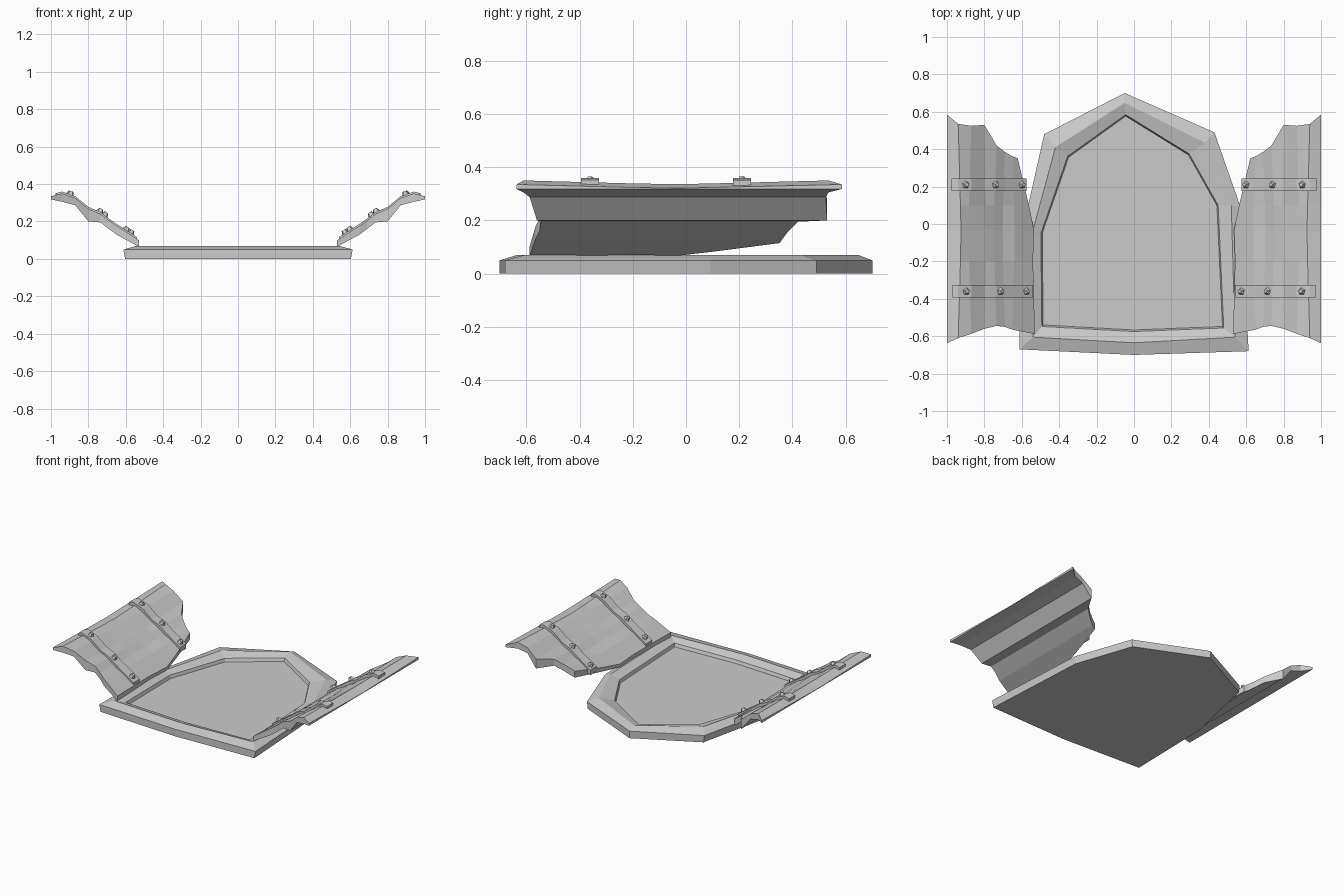
import bpy, bmesh
from math import atan2
from mathutils import Matrix

if "Cube" in bpy.data.objects:
    bpy.data.objects.remove(bpy.data.objects["Cube"])


def make_object(name, bm, mirror=False):
    bmesh.ops.recalc_face_normals(bm, faces=bm.faces)
    mesh = bpy.data.meshes.new(name)
    bm.to_mesh(mesh)
    bm.free()
    ob = bpy.data.objects.new(name, mesh)
    bpy.context.collection.objects.link(ob)
    if mirror:
        ob.modifiers.new("mirror", 'MIRROR')
    return ob


def bridge(bm, a, b):
    for i in range(len(a)):
        j = (i + 1) % len(a)
        bm.faces.new((a[i], a[j], b[j], b[i]))


def interp(xs, zs, x):
    x = min(max(x, xs[0]), xs[-1])
    for i in range(len(xs) - 1):
        if x <= xs[i + 1]:
            t = (x - xs[i]) / (xs[i + 1] - xs[i])
            return zs[i] + t * (zs[i + 1] - zs[i])


# Window frame: stacked outlines from the base over the ridge to the recessed panel
outer = [(0, -.70), (.613, -.68), (.57, .09), (.43, .49),
         (-.05, .70), (-.48, .48), (-.60, -.05), (-.613, -.67)]
ridge = [(0, -.635), (.54, -.605), (.52, .10), (.38, .435),
         (-.05, .648), (-.42, .41), (-.545, -.05), (-.54, -.605)]
inner = [(0, -.575), (.48, -.556), (.45, .10), (.295, .375),
         (-.045, .585), (-.355, .362), (-.498, -.05), (-.493, -.548)]
bm = bmesh.new()
rings = []
for outline, k, z in ((outer, .985, 0), (outer, 1, .05), (ridge, 1, .07),
                      (inner, 1, .05), (inner, .985, .028)):
    rings.append([bm.verts.new((x * k, y * (k if z else 1), z)) for x, y in outline])
for a, b in zip(rings, rings[1:]):
    bridge(bm, a, b)
bm.faces.new(rings[0])
bm.faces.new(rings[-1])
make_object("window_frame", bm)

# Shutter profile columns: x, upper height, lower height, front end, back end
XS = [.53, .65, .69, .735, .80, .87, .94, 1.0]
TOP = [.10, .178, .205, .24, .268, .325, .35, .335]
BOT = [.065, .13, .16, .195, .20, .287, .305, .318]
Y0 = [-.588, -.565, -.55, -.545, -.56, -.587, -.61, -.637]
Y1 = [.352, .362, .385, .42, .53, .525, .535, .585]
SWAY = [0, -.012, .012, .015, -.01, .015, -.015, 0]   # uneven plank edges at mid length
INNER_EDGE = [.53, .54, .535, .562, .622]

# Shutters
bm = bmesh.new()
upper, lower = [], []
for i, x in enumerate(XS):
    cu, cl = [], []
    for r, y in enumerate((Y0[i], -.20, -.03, .10, Y1[i])):
        mid = (0, .8, 1, .8, 0)[r]
        px = INNER_EDGE[r] if i == 0 else x + SWAY[i] * mid
        zt = interp(XS, TOP, px) if i == 0 else TOP[i]
        zb = interp(XS, BOT, px) if i == 0 else BOT[i]
        cu.append(bm.verts.new((px, y, zt - .014 * mid)))
        cl.append(bm.verts.new((px if i == 0 else x, y, zb)))
    upper.append(cu)
    lower.append(cl)
n, m = len(XS), 5
for grid in (upper, lower):
    for i in range(n - 1):
        for r in range(m - 1):
            bm.faces.new((grid[i][r], grid[i + 1][r], grid[i + 1][r + 1], grid[i][r + 1]))


def rim(grid):
    return ([grid[i][0] for i in range(n)] + grid[-1][1:]
            + [grid[i][-1] for i in range(n - 2, -1, -1)] + grid[0][-2:0:-1])


bridge(bm, rim(upper), rim(lower))
make_object("shutters", bm, True)

# Iron straps following the planks, and five-sided bolts
straps = bmesh.new()
bolts = bmesh.new()
for y, xa, xb, spots in ((.21, .575, .975, (.60, .74, .90)),
                         (-.36, .54, .97, (.575, .715, .897))):
    sections = []
    for x in [xa] + [v for v in XS if xa < v < xb] + [xb]:
        z = interp(XS, TOP, x)
        sections.append([straps.verts.new((x, y + dy, z + dz)) for dy, dz in
                         ((-.034, -.025), (.034, -.025), (.034, .01), (-.034, .01))])
    for a, b in zip(sections, sections[1:]):
        bridge(straps, a, b)
    straps.faces.new(sections[0])
    straps.faces.new(sections[-1])
    for x in spots:
        z = interp(XS, TOP, x)
        slope = atan2(interp(XS, TOP, x + .02) - interp(XS, TOP, x - .02), .04)
        mat = (Matrix.Translation((x, y, z + .008)) @ Matrix.Rotation(-slope, 4, 'Y')
               @ Matrix.Translation((0, 0, .008)))
        bmesh.ops.create_cone(bolts, cap_ends=True, segments=5, radius1=.023,
                              radius2=.012, depth=.024, matrix=mat)
make_object("straps", straps, True)
make_object("bolts", bolts, True)
